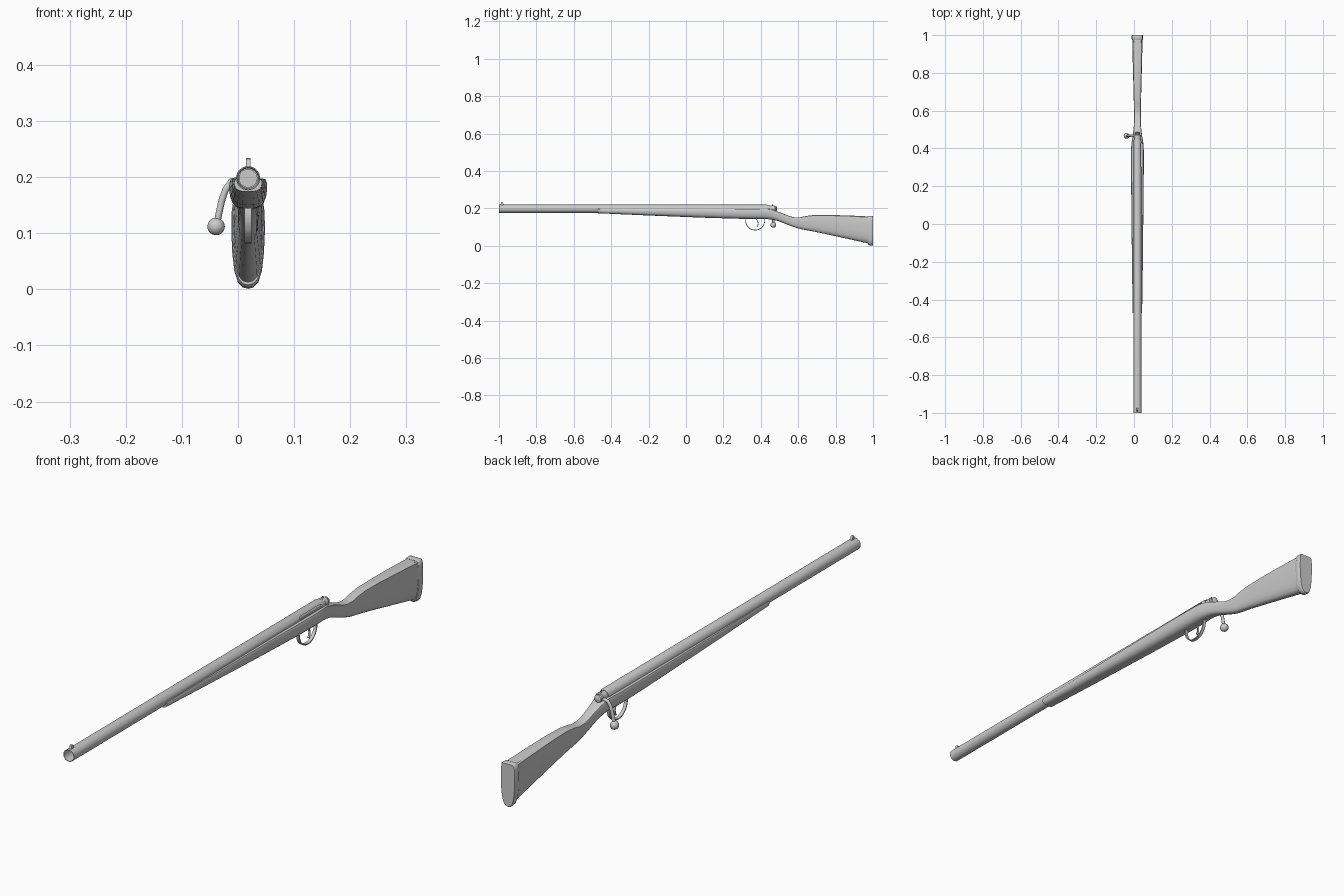
import bpy, bmesh, math
from mathutils import Vector

if "Cube" in bpy.data.objects:
    bpy.data.objects.remove(bpy.data.objects["Cube"])

CX, CZ = 0.018, 0.198   # bore axis


def finish(name, bm, angle=40):
    bmesh.ops.recalc_face_normals(bm, faces=bm.faces)
    me = bpy.data.meshes.new(name)
    bm.to_mesh(me)
    bm.free()
    ob = bpy.data.objects.new(name, me)
    bpy.context.collection.objects.link(ob)
    smooth(ob, angle)
    return ob


def smooth(ob, angle=40):
    bpy.ops.object.select_all(action='DESELECT')
    ob.select_set(True)
    bpy.context.view_layer.objects.active = ob
    bpy.ops.object.shade_smooth_by_angle(angle=math.radians(angle))


def loft(name, rings, caps=True, closed=False, angle=40):
    bm = bmesh.new()
    vr = [[bm.verts.new(p) for p in r] for r in rings]
    pairs = list(zip(vr, vr[1:])) + ([(vr[-1], vr[0])] if closed else [])
    for a, b in pairs:
        for i in range(len(a)):
            j = (i + 1) % len(a)
            bm.faces.new((a[i], a[j], b[j], b[i]))
    if caps and not closed:
        bm.faces.new(vr[0])
        bm.faces.new(vr[-1])
    return finish(name, bm, angle)


def lathe(name, prof, closed=False, n=32):
    """Turn (y, radius) points about the bore axis."""
    rings = [[(CX + r * math.cos(2 * math.pi * i / n), y,
               CZ + r * math.sin(2 * math.pi * i / n)) for i in range(n)] for y, r in prof]
    return loft(name, rings, closed=closed)


def ribbon(name, path, hw, t):
    """Flat band following (y, z) points."""
    rings = []
    for i, (y, z) in enumerate(path):
        a, b = path[max(i - 1, 0)], path[min(i + 1, len(path) - 1)]
        d = Vector((b[0] - a[0], b[1] - a[1])).normalized() * t
        rings.append([(CX + s * hw, y - k * d.y, z + k * d.x)
                      for s, k in ((-1, -1), (1, -1), (1, 1), (-1, 1))])
    return loft(name, rings)


def cut(ob, cutter):
    m = ob.modifiers.new("cut", 'BOOLEAN')
    m.operation, m.solver, m.object = 'DIFFERENCE', 'EXACT', cutter
    bpy.ops.object.select_all(action='DESELECT')
    bpy.context.view_layer.objects.active = ob
    ob.select_set(True)
    bpy.ops.object.modifier_apply(modifier=m.name)
    bpy.data.objects.remove(cutter)
    smooth(ob)


# Stock section: half profile (width fraction, height fraction), mirrored
HALF = [(0.0, 1), (0.72, 1), (0.9, 0.97), (0.98, 0.86), (1, 0.65), (0.94, 0.4),
        (0.82, 0.2), (0.6, 0.07), (0.32, 0.015), (0.0, 0)]


def section(y, top, bot, hw):
    pts = HALF + [(-u, v) for u, v in HALF[-2:0:-1]]
    return [(CX + u * hw, y, bot + v * (top - bot)) for u, v in pts]


# Stock: y, top, bottom, half width
stations = [(-0.47, .196, .174, .025), (-0.2, .197, .162, .029), (0.1, .198, .150, .032),
            (0.3, .198, .144, .034), (0.39, .198, .143, .034), (0.43, .198, .143, .031),
            (0.46, .194, .140, .026), (0.49, .183, .133, .022), (0.52, .172, .122, .019),
            (0.55, .160, .110, .018), (0.58, .152, .099, .018), (0.61, .152, .090, .0185),
            (0.64, .159, .084, .019), (0.68, .164, .077, .020), (0.76, .165, .060, .022),
            (0.87, .162, .036, .025), (0.978, .157, .012, .027)]
stock = loft("stock", [section(*s) for s in stations])
cut(stock, lathe("barrel_channel", [(-0.6, .0208), (0.44, .0208)]))

# Butt plate
loft("butt_plate", [section(*s) for s in
     [(0.974, .158, .008, .028), (0.979, .160, .003, .030),
      (0.996, .160, .001, .030), (1.0, .158, .003, .028)]])

# Barrel and receiver: one open tube with a loading port
barrel = lathe("barrel", [(-1, .0195), (-1, .0215), (0.435, .0215), (0.447, .019),
                          (0.447, .0175), (0.2, .0175), (0.19, .0195)], closed=True)
port = [[(CX + x, y, CZ + z) for y, z in
         [(0.30, .008), (0.307, .003), (0.423, .003), (0.43, .008),
          (0.423, .013), (0.307, .013)]] for x in (0.005, 0.04)]
cut(barrel, loft("port_cutter", port))

# Bolt: body, collar and rear cap
lathe("bolt", [(0.25, .0165), (0.455, .0165), (0.455, .0175), (0.472, .0175),
               (0.473, .012), (0.477, .012), (0.478, .0145), (0.483, .0135), (0.486, .009)])

# Bolt handle and knob
path = [(0.006, .196), (-0.012, .192), (-0.022, .178), (-0.029, .158), (-0.034, .135), (-0.038, .115)]
rings = []
for i, (x, z) in enumerate(path):
    a, b = path[max(i - 1, 0)], path[min(i + 1, len(path) - 1)]
    d = Vector((b[0] - a[0], 0, b[1] - a[1])).normalized()
    side = Vector((-d.z, 0, d.x))
    rings.append([Vector((x, 0.467, z)) + 0.006 * (side * math.cos(t) + Vector((0, 1, 0)) * math.sin(t))
                  for t in [k * math.pi / 8 for k in range(16)]])
loft("bolt_handle", rings)
bm = bmesh.new()
bmesh.ops.create_uvsphere(bm, u_segments=24, v_segments=14, radius=0.0155)
bmesh.ops.translate(bm, verts=bm.verts, vec=(-0.039, 0.467, 0.112))
finish("bolt_knob", bm)

# Small stud on top of the receiver
bm = bmesh.new()
bmesh.ops.create_cone(bm, cap_ends=True, segments=12, radius1=.003, radius2=.003, depth=.008)
bmesh.ops.translate(bm, verts=bm.verts, vec=(CX, 0.462, 0.216))
finish("bolt_stud", bm)

# Front sight: base and rounded blade
loft("front_sight", [[(CX + x, y, z) for y, z in
     [(-0.994, .216), (-0.974, .216), (-0.976, .223), (-0.980, .232),
      (-0.984, .234), (-0.988, .232), (-0.990, .223)]] for x in (-.004, .004)])

# Trigger guard and trigger
ribbon("trigger_guard", [(0.37 + 0.051 * math.cos(t), 0.135 + 0.051 * math.sin(t))
       for t in [math.radians(160 + 220 * k / 24) for k in range(25)]], 0.006, 0.002)
ribbon("trigger", [(0.372, .150), (0.381, .135), (0.386, .122), (0.385, .110), (0.379, .100)], 0.0035, 0.002)
